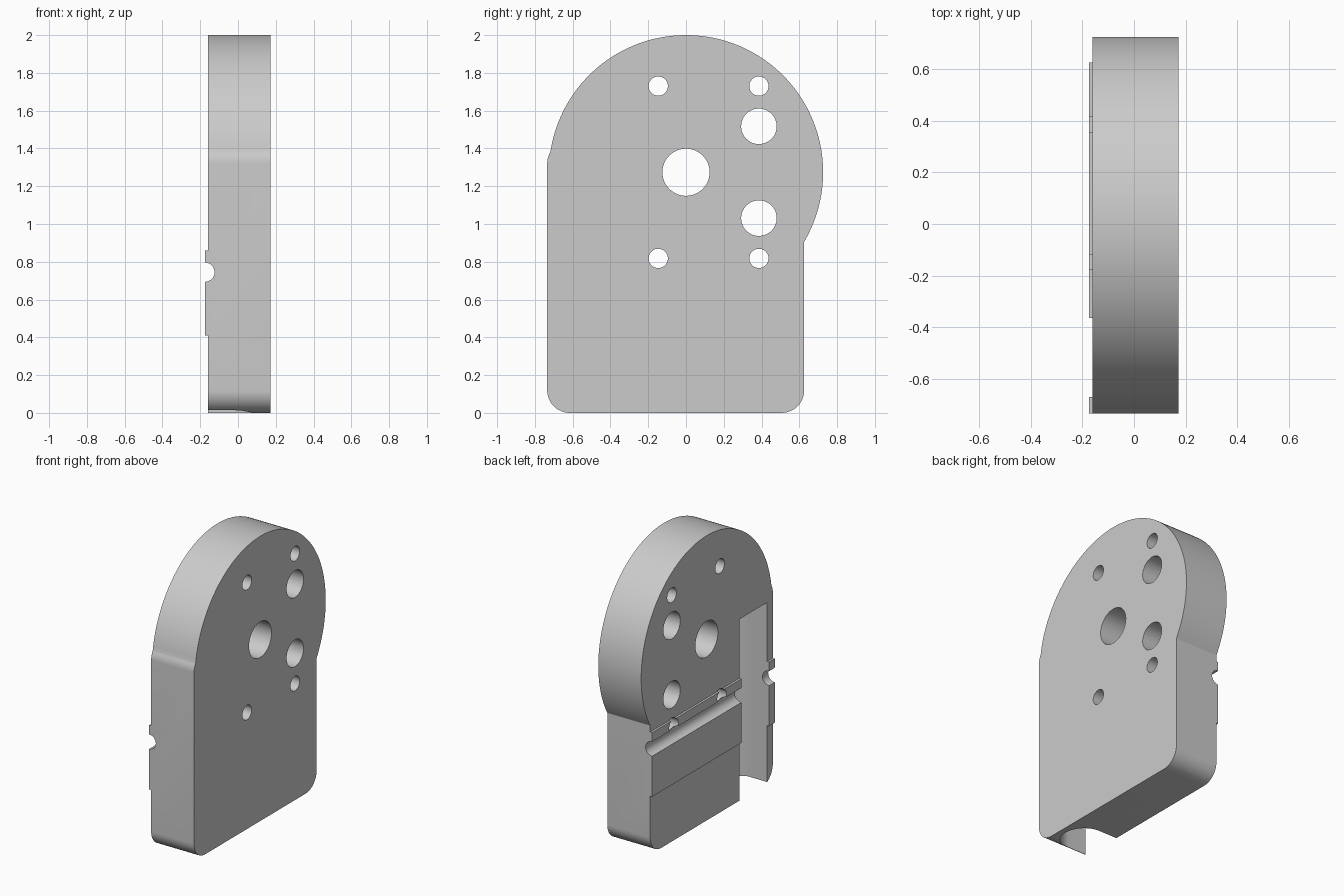
import bpy
import bmesh
from math import cos, sin, radians
from mathutils import Vector

cube = bpy.data.objects.get("Cube")
if cube:
    bpy.data.objects.remove(cube, do_unlink=True)

grey = bpy.data.materials.new("plain grey")
grey.use_nodes = True
colour = (0.6, 0.6, 0.6, 1)
grey.diffuse_color = colour
grey.node_tree.nodes["Principled BSDF"].inputs["Base Color"].default_value = colour


def arc(u, v, radius, start, end, steps):
    """Points along an arc, angles in degrees."""
    angles = [radians(start + (end - start) * i / steps) for i in range(steps + 1)]
    return [(u + radius * cos(a), v + radius * sin(a)) for a in angles]


def prism(name, points, place, start, end):
    """Extrude a 2D profile; place(u, v, w) maps it to 3D."""
    bm = bmesh.new()
    face = bm.faces.new([bm.verts.new(place(u, v, start)) for u, v in points])
    moved = bmesh.ops.extrude_face_region(bm, geom=[face])["geom"]
    shift = Vector(place(0, 0, end)) - Vector(place(0, 0, start))
    bmesh.ops.translate(bm, vec=shift, verts=[g for g in moved if isinstance(g, bmesh.types.BMVert)])
    bmesh.ops.recalc_face_normals(bm, faces=bm.faces)
    mesh = bpy.data.meshes.new(name)
    bm.to_mesh(mesh)
    bm.free()
    mesh.materials.append(grey)
    obj = bpy.data.objects.new(name, mesh)
    bpy.context.collection.objects.link(obj)
    return obj


def along_x(u, v, w):
    return (w, u, v)


def along_y(u, v, w):
    return (u, w, v)


def along_z(u, v, w):
    return (u, v, w)


BACK, FACE, PAD = 0.173, -0.16, -0.175
CENTRE = 1.274

# Plate outline: rounded block merging into a large disc
outline = (arc(-0.615, 0.12, 0.12, 270, 180, 12)
           + arc(-0.615, 1.32, 0.12, 180, 151, 5)
           + arc(0, CENTRE, 0.726, 171.2, -30.5, 96)
           + arc(0.506, 0.12, 0.12, 0, -90, 12))
plate = prism("mounting_plate", outline, along_x, PAD, BACK)

cutters = []

# Recess above and below the raised pad
for low, high in ((0.86, 2.2), (-0.2, 0.41)):
    box = [(-1, low), (1, low), (1, high), (-1, high)]
    cutters.append(prism("recess_cutter", box, along_x, -0.4, FACE))

# Round-bottomed vertical slot
slot = [(-0.4, -0.365)] + arc(-0.02, -0.518, 0.153, 90, -90, 32) + [(-0.4, -0.671)]
cutters.append(prism("slot_cutter", slot, along_z, -0.2, CENTRE))

# Half-round groove across the pad
cutters.append(prism("groove_cutter", arc(PAD, 0.745, 0.051, 0, 350, 35), along_y, -1, 1))

# Through holes: centre bore, two medium bores, four bolt holes
holes = [(0, CENTRE, 0.125)]
holes += [(0.386, CENTRE + s * 0.243, 0.094) for s in (-1, 1)]
holes += [(y, CENTRE + s * 0.456, 0.051) for y in (-0.147, 0.386) for s in (-1, 1)]
for y, z, radius in holes:
    ring = arc(y, z, radius, 0, 352.5, 47)
    cutters.append(prism("hole_cutter", ring, along_x, -0.5, 0.5))

bpy.ops.object.select_all(action="DESELECT")
plate.select_set(True)
bpy.context.view_layer.objects.active = plate
for cutter in cutters:
    cutter.hide_render = True
    cut = plate.modifiers.new("cut", "BOOLEAN")
    cut.operation = "DIFFERENCE"
    cut.solver = "EXACT"
    cut.object = cutter
    bpy.ops.object.modifier_apply(modifier=cut.name)
    bpy.data.objects.remove(cutter, do_unlink=True)

bpy.ops.object.shade_smooth_by_angle(angle=radians(20))
